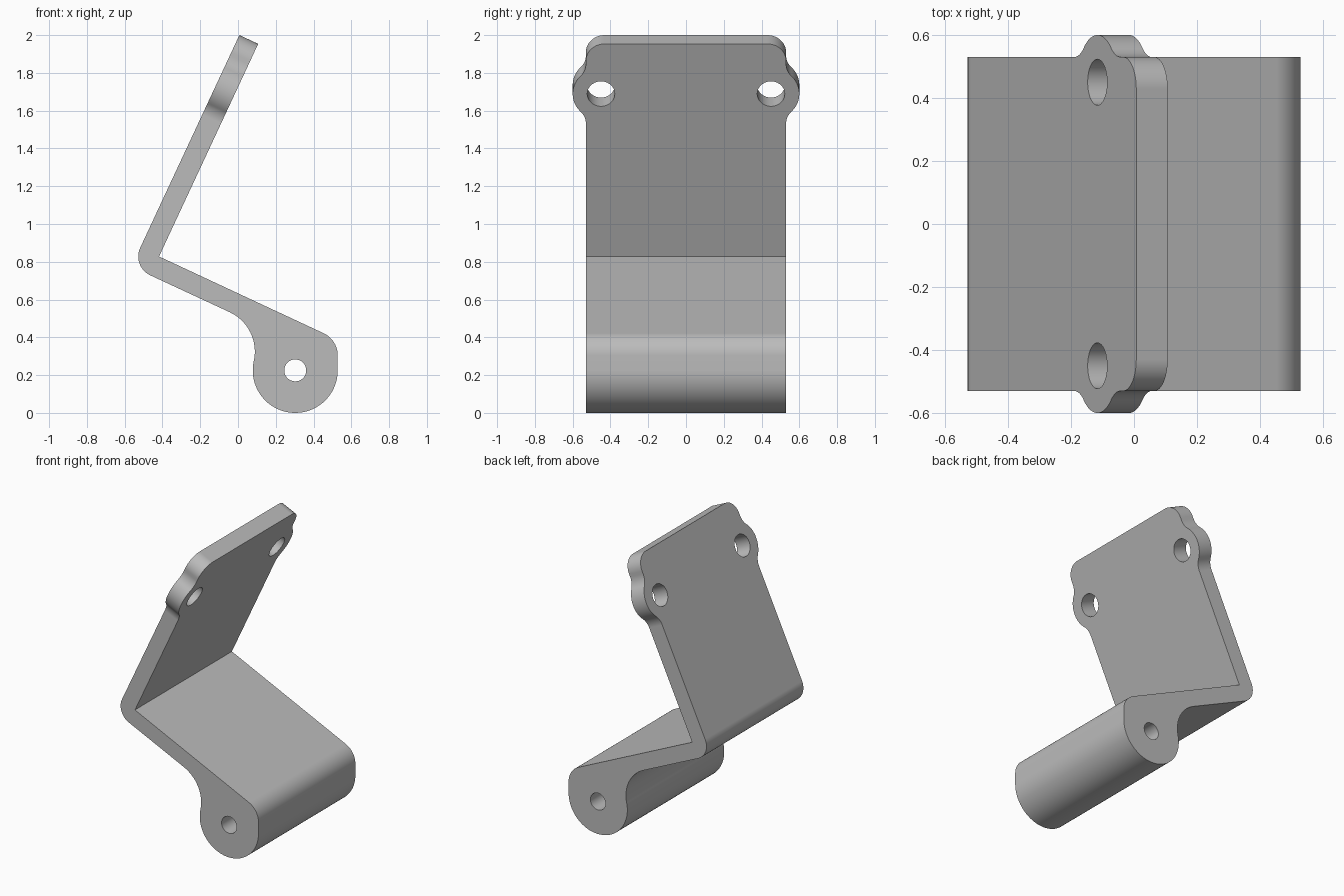
import bpy, bmesh
from math import sin, cos, radians
from mathutils import Vector

cube = bpy.data.objects.get("Cube")
if cube:
    bpy.data.objects.remove(cube)

# Bracket frame: UP runs along the plate, OUT along the arm, from the inner bend
UP = Vector((cos(radians(65)), 0, sin(radians(65))))
OUT = Vector((sin(radians(65)), 0, -cos(radians(65))))
SIDE = Vector((0, 1, 0))
BEND = Vector((-0.418, 0, 0.828))
THICK = 0.11
PIVOT = (0.303, 0.225)
BOLT = (0.45, 0.95)


def arc(center, r, start, end, step=5):
    n = max(2, round(abs(end - start) / step))
    angles = [radians(start + (end - start) * i / n) for i in range(n + 1)]
    return [(center[0] + r * cos(a), center[1] + r * sin(a)) for a in angles]


def prism(name, points, origin, axis_a, axis_b, depth):
    """Extrude a flat outline lying on two axes along the depth vector."""
    bm = bmesh.new()
    verts = [bm.verts.new(origin + axis_a * a + axis_b * b) for a, b in points]
    bmesh.ops.remove_doubles(bm, verts=verts, dist=0.002)
    face = bm.faces.new([v for v in verts if v.is_valid])
    ext = bmesh.ops.extrude_face_region(bm, geom=[face])
    moved = [g for g in ext["geom"] if isinstance(g, bmesh.types.BMVert)]
    bmesh.ops.translate(bm, verts=moved, vec=depth)
    bmesh.ops.recalc_face_normals(bm, faces=bm.faces)
    mesh = bpy.data.meshes.new(name)
    bm.to_mesh(mesh)
    bm.free()
    obj = bpy.data.objects.new(name, mesh)
    bpy.context.collection.objects.link(obj)
    return obj


def combine(target, tool, operation):
    mod = target.modifiers.new("cut", 'BOOLEAN')
    mod.operation, mod.solver, mod.object = operation, 'EXACT', tool
    bpy.context.view_layer.objects.active = target
    bpy.ops.object.modifier_apply(modifier=mod.name)
    bpy.data.objects.remove(tool)


# Side profile: pivot barrel, rounded arm end, plate, rounded bend, arm fillet
tip = BEND + UP * 1.5
back = tip - OUT * THICK
profile = arc(PIVOT, 0.225, 167.4, 360)
profile += arc((0.398, 0.304), 0.13, 0, 65)
profile += [(p.x, p.z) for p in (BEND, tip, back)]
profile += arc((BEND.x, BEND.z), THICK, 155, 245)
profile += arc((-0.141, 0.3245), 0.23, 65, -12.6)
bracket = prism("bracket", profile, Vector((0, -0.7, 0)),
                Vector((1, 0, 0)), Vector((0, 0, 1)), SIDE * 1.4)

# Plate outline: straight sides, bolt ears with blended fillets, round corners
half = [(0.53, -0.8)]
half += arc((0.63, 0.777), 0.1, 180, 136.1)
half += arc(BOLT, 0.15, -43.9, 43.9)
half += arc((0.63, 1.123), 0.1, 223.9, 180)
half += arc((0.43, 1.142), 0.1, 0, 90)
outline = half + [(-y, u) for y, u in reversed(half)]
trim = prism("outline_trim", outline, BEND - OUT, SIDE, UP, OUT * 3)
combine(bracket, trim, 'INTERSECT')

# Bolt holes through the plate
for side in (-1, 1):
    hole = prism("bolt_hole", arc((side * BOLT[0], BOLT[1]), 0.073, 0, 352, 8),
                 BEND - OUT * 0.3, SIDE, UP, OUT * 0.5)
    combine(bracket, hole, 'DIFFERENCE')

# Pivot hole through the barrel
hole = prism("pivot_hole", arc(PIVOT, 0.058, 0, 352, 8), Vector((0, -1, 0)),
             Vector((1, 0, 0)), Vector((0, 0, 1)), SIDE * 2)
combine(bracket, hole, 'DIFFERENCE')

# Plain grey metal
grey = bpy.data.materials.new("grey_metal")
grey.use_nodes = True
color = (0.5, 0.5, 0.5, 1)
grey.diffuse_color = color
grey.node_tree.nodes["Principled BSDF"].inputs["Base Color"].default_value = color
bracket.data.materials.clear()
bracket.data.materials.append(grey)

# Smooth the rounded surfaces, keep the rims sharp
bpy.ops.object.select_all(action='DESELECT')
bracket.select_set(True)
bpy.context.view_layer.objects.active = bracket
bpy.ops.object.shade_smooth_by_angle(angle=radians(30))
weighted = bracket.modifiers.new("even_shading", 'WEIGHTED_NORMAL')
weighted.keep_sharp = True
